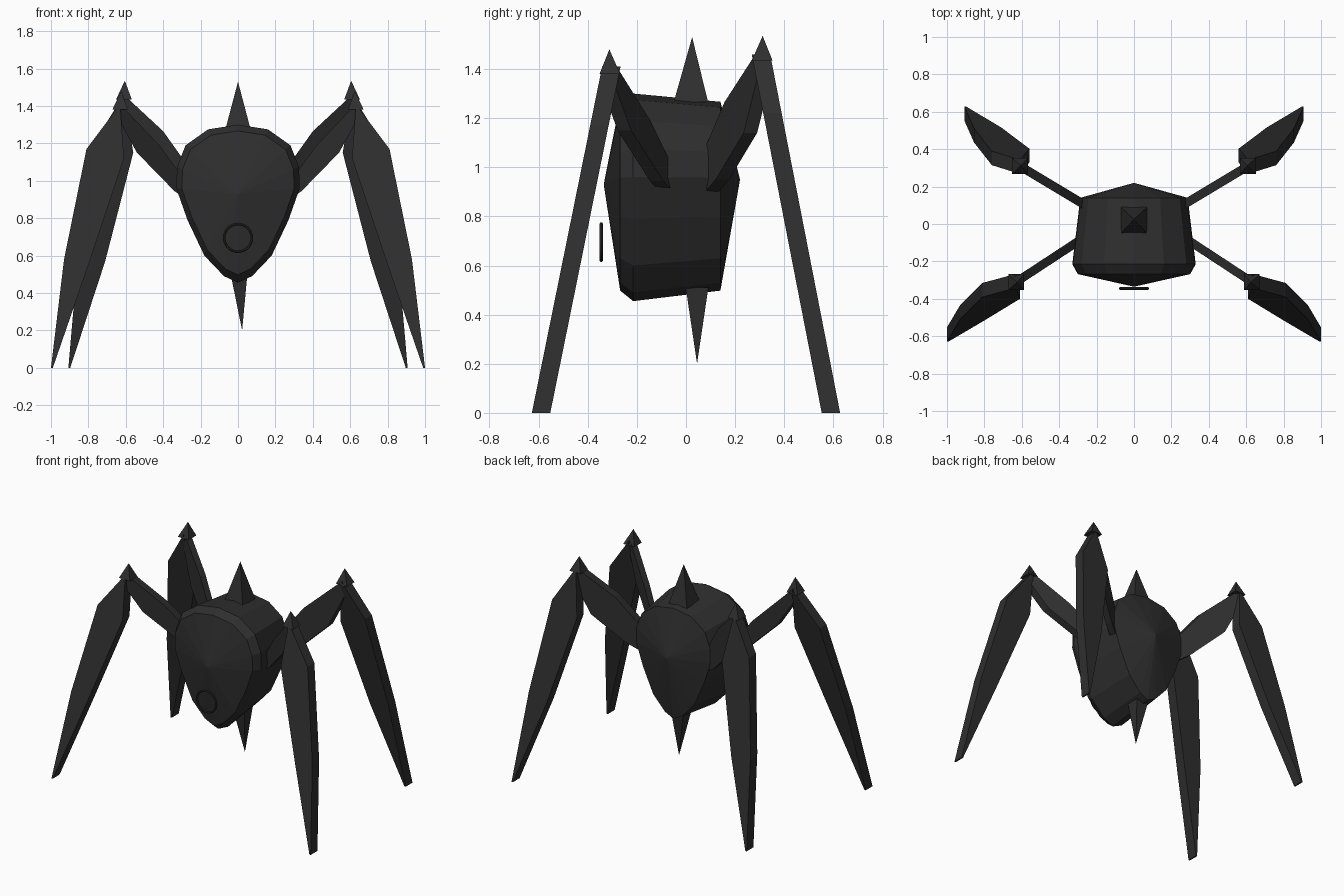
import bpy, bmesh, math
from mathutils import Vector

default = bpy.data.objects.get("Cube")
if default:
    bpy.data.objects.remove(default, do_unlink=True)

black = bpy.data.materials.new("matte_black")
black.use_nodes = True
black.diffuse_color = (0.028, 0.028, 0.028, 1)
black.node_tree.nodes["Principled BSDF"].inputs["Base Color"].default_value = black.diffuse_color


def finish(name, bm):
    bmesh.ops.recalc_face_normals(bm, faces=bm.faces)
    mesh = bpy.data.meshes.new(name)
    bm.to_mesh(mesh)
    bm.free()
    mesh.materials.append(black)
    obj = bpy.data.objects.new(name, mesh)
    bpy.context.collection.objects.link(obj)
    return obj


def loft(bm, rings):
    """Skin between rings of equal length."""
    rings = [[bm.verts.new(p) for p in ring] for ring in rings]
    for a, b in zip(rings, rings[1:]):
        n = len(a)
        for i in range(n):
            bm.faces.new((a[i], a[(i + 1) % n], b[(i + 1) % n], b[i]))
    return rings


def spike(name, base, half, apex):
    """Square pyramid from a base centre to an apex."""
    bm = bmesh.new()
    corners = [bm.verts.new(Vector(base) + Vector((sx * half, sy * half, 0)))
               for sx, sy in ((-1, -1), (1, -1), (1, 1), (-1, 1))]
    tip = bm.verts.new(apex)
    bm.faces.new(corners)
    for i in range(4):
        bm.faces.new((corners[i], corners[(i + 1) % 4], tip))
    return finish(name, bm)


def blade(name, outline, side, depth, thickness):
    """Plate with an x-z outline; depth(x, z) gives the slanted middle plane."""
    bm = bmesh.new()
    rings = loft(bm, [[(side * x, depth(x, z) + s * thickness / 2, z) for x, z in outline]
                      for s in (-1, 1)])
    for ring in rings:
        bm.faces.new(ring)
    return finish(name, bm)


# Egg-shaped body with shallow pointed front and back
half_egg = [(0, 1.30), (.16, 1.275), (.28, 1.19), (.326, 1.075), (.33, .96),
            (.27, .79), (.18, .60), (.075, .49), (0, .455)]
egg = half_egg + [(-x, z) for x, z in half_egg[-2:0:-1]]
MID = 0.93
bm = bmesh.new()
rings = loft(bm, [[(x * sx, y, MID + (z - MID) * sz) for x, z in egg]
                  for y, sx, sz in ((-.268, .91, .91), (-.215, 1, 1), (.14, .87, .91))])
for ring, apex in ((rings[0], (0, -.335, MID)), (rings[-1], (0, .22, .95))):
    tip = bm.verts.new(apex)
    for i in range(len(ring)):
        bm.faces.new((ring[i], ring[(i + 1) % len(ring)], tip))
finish("body", bm)

# Spikes above and below the body
spike("top_spike", (0, .02, 1.265), .07, (0, .025, 1.53))
spike("bottom_spike", (.005, .045, .51), .046, (.022, .045, .20))

# Thin ring floating before the face
bpy.ops.mesh.primitive_torus_add(location=(0, -.345, .695), rotation=(math.pi / 2, 0, 0),
                                 major_radius=.074, minor_radius=.007,
                                 major_segments=32, minor_segments=8)
ring_obj = bpy.context.object
ring_obj.name = "front_ring"
ring_obj.data.materials.append(black)
bpy.ops.object.shade_smooth_by_angle()

# Outlines of the two leg pairs
LEGS = {
    "front": dict(
        y=-1, knee=(.63, .31, 1.38),
        upper=[(.26, .97), (.42, 1.19), (.62, 1.40), (.645, 1.34), (.54, 1.15), (.34, .945), (.26, .89)],
        lower=[(.63, 1.41), (.81, 1.17), (.93, .58), (1.0, 0), (.99, 0), (.80, .55), (.61, 1.12)]),
    "back": dict(
        y=1, knee=(.61, .31, 1.435),
        upper=[(.24, 1.04), (.40, 1.265), (.61, 1.46), (.63, 1.38), (.53, 1.14), (.34, .95), (.24, .88)],
        lower=[(.61, 1.46), (.76, 1.22), (.855, .60), (.907, 0), (.897, 0), (.71, .57), (.56, 1.15)]),
}

# Four legs: upper blade, lower blade and knee cap
for pair, leg in LEGS.items():
    kx, ky, kz = leg["knee"]
    hip_y = .10 if pair == "front" else .13
    for side, label in ((1, "left"), (-1, "right")):
        name = f"{pair}_{label}"
        blade(name + "_upper_leg", leg["upper"], side,
              lambda x, z: leg["y"] * (hip_y + (x - .31) * (ky - hip_y) / (kx - .31)), .055)
        blade(name + "_lower_leg", leg["lower"], side,
              lambda x, z: leg["y"] * (.59 + (ky - .59) * z / kz), .075)
        spike(name + "_knee_cap", (side * kx, leg["y"] * ky, kz), .042,
              (side * (kx - .005), leg["y"] * (ky + .002), kz + .1))
